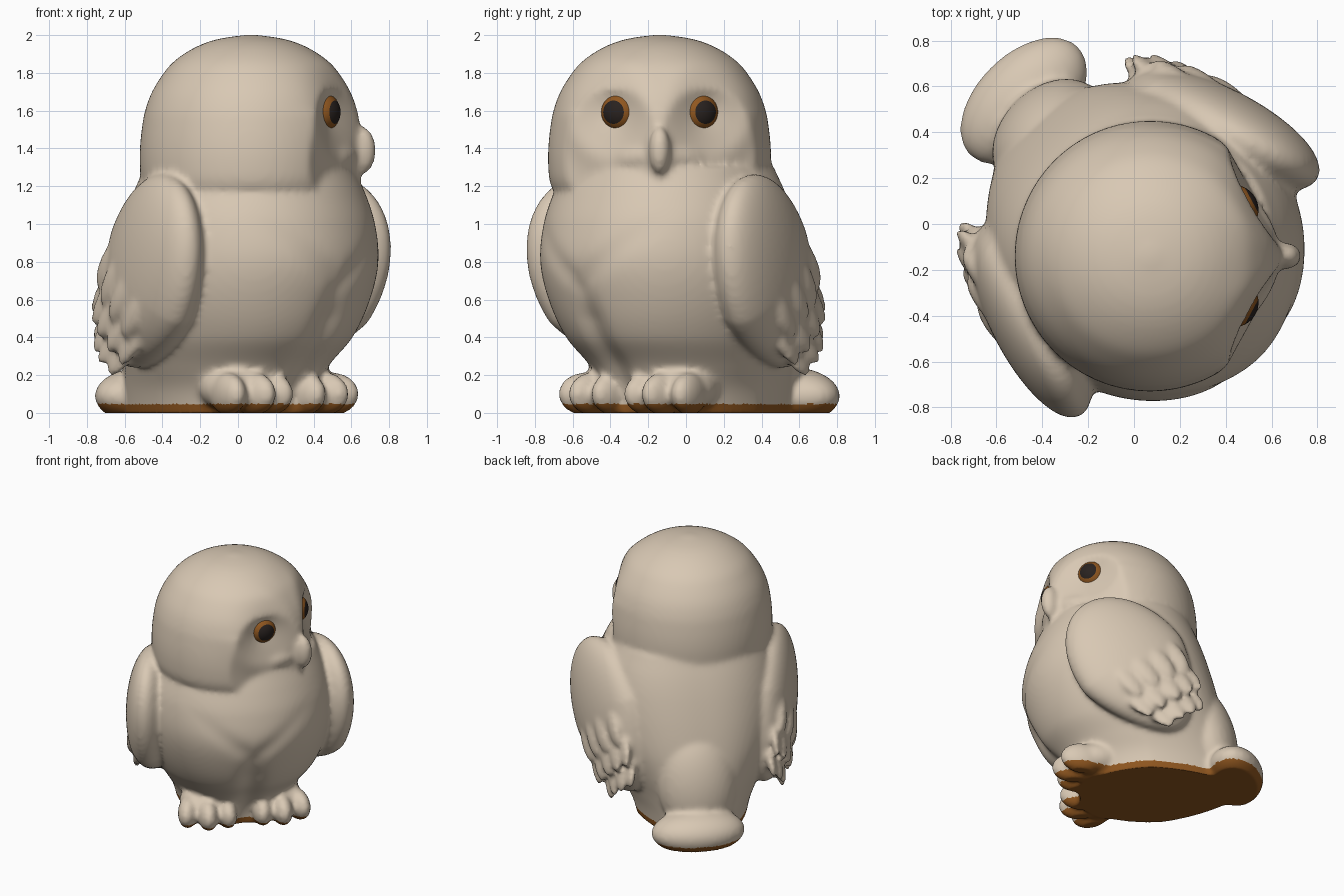
import bpy, bmesh, math
from mathutils import Matrix, Vector

if "Cube" in bpy.data.objects:
    bpy.data.objects.remove(bpy.data.objects["Cube"])

def material(name, rgb):
    m = bpy.data.materials.new(name)
    m.diffuse_color = (*rgb, 1)
    m.use_nodes = True
    m.node_tree.nodes["Principled BSDF"].inputs["Base Color"].default_value = m.diffuse_color
    return m

CREAM = material("cream plumage", (0.69, 0.58, 0.455))
BROWN = material("amber brown", (0.28, 0.095, 0.014))
DARK = material("dark pupil", (0.022, 0.016, 0.014))

TURN = Matrix.Rotation(math.radians(45), 4, 'Z')   # body faces diagonally
HX, HY = 0.07, -0.14                               # head axis
gauss = lambda d, s: math.exp(-(d / s) ** 2)

def lerp_table(table, z):
    """Smooth (Hermite) interpolation of rows of (z, values...)."""
    n = len(table) - 1
    i = 0
    while i < n - 1 and z > table[i + 1][0]:
        i += 1
    a, b = table[i], table[i + 1]
    p, q = table[max(0, i - 1)], table[min(n, i + 2)]
    h = b[0] - a[0]
    t = min(1, max(0, (z - a[0]) / h))
    out = []
    for k in range(1, len(a)):
        ma = (b[k] - p[k]) / (b[0] - p[0]) * h
        mb = (q[k] - a[k]) / (q[0] - a[0]) * h
        out.append((2*t**3 - 3*t*t + 1) * a[k] + (t**3 - 2*t*t + t) * ma
                   + (3*t*t - 2*t**3) * b[k] + (t**3 - t*t) * mb)
    return out

def loft(bm, z0, z1, rings, segs, point):
    """Closed stack of rings; point(angle, z) gives each vertex."""
    rows = []
    for i in range(rings + 1):
        z = z0 + (z1 - z0) * i / rings
        rows.append([bm.verts.new(point(2 * math.pi * j / segs, z)) for j in range(segs)])
    for a, b in zip(rows, rows[1:]):
        for j in range(segs):
            k = (j + 1) % segs
            bm.faces.new((a[j], a[k], b[k], b[j]))
    bm.faces.new(rows[0][::-1])
    bm.faces.new(rows[-1])

def blob(bm, matrix, loc, radii, tilt=(0, 0, 0), taper=0):
    """Ellipsoid in the space of matrix, optionally narrowed towards its lower end."""
    rot = Matrix.Identity(4)
    for ang, ax in zip(tilt, 'XYZ'):
        rot = Matrix.Rotation(math.radians(ang), 4, ax) @ rot
    m = matrix @ Matrix.Translation(loc) @ rot @ Matrix.Diagonal((*radii, 1))
    for v in bmesh.ops.create_uvsphere(bm, u_segments=40, v_segments=28, radius=1)["verts"]:
        v.co.y *= 1 + taper * min(0, v.co.z)
        v.co = m @ v.co

bm = bmesh.new()

# Torso: z, half width, front, back, narrowing towards the back
TORSO = [(-0.06, .38, -.42, .74, .35), (0.12, .43, -.45, .73, .35), (0.25, .50, -.52, .70, .32),
         (0.4, .58, -.66, .67, .22), (0.6, .645, -.755, .63, .1), (0.8, .67, -.80, .585, .05),
         (1.0, .655, -.775, .53, .02), (1.15, .61, -.725, .48, 0), (1.3, .54, -.66, .42, 0)]

def torso_point(a, z):
    hw, front, back, narrow = lerp_table(TORSO, z)
    c, s = math.cos(a), math.sin(a)
    x, y = hw * c, (back - front) / 2 * s
    if y > 0:   # squarer, tapering back
        x = hw * math.copysign(abs(c) ** .85, c) * (1 - narrow * s)
        y = (back - front) / 2 * s ** .9
    else:       # chest fold in a V and the cleft between the thighs
        side = abs(x)
        cut = .02 * gauss(z - (.68 + .75 * side), .07) * max(0, 1 - side / .5)
        if z < .7:
            cut += .05 * gauss(x, .08) * min(1, (.7 - z) / .2)
        y *= 1 - cut * 1.5
        x *= 1 - cut * .5
    return TURN @ Vector((x - .02, y + (back + front) / 2, z))

loft(bm, -0.06, 1.3, 60, 112, torso_point)

# Head: z, radius
HEAD = [(1.08, .46), (1.16, .55), (1.22, .58), (1.32, .59), (1.42, .588), (1.52, .577),
        (1.6, .562), (1.7, .525), (1.8, .463), (1.86, .41), (1.92, .325), (1.96, .24),
        (1.985, .15), (2.002, .02)]

def head_point(a, z):
    r = lerp_table(HEAD, z)[0]
    x, dy = HX + r * math.cos(a), r * math.sin(a)
    side = abs(dy)
    if x > HX:  # two flat cheeks meeting at the beak, each with a sunken disc
        x = min(x, .655 - .55 * side + max(0, z - 1.7) * .6)
        d = math.hypot(side - .24, (z - 1.6) * .9)
        x -= .05 * gauss(d, .12)
        x += .015 * gauss(d - .24, .06) * min(1, side / .15) * (1 if z < 1.6 else .6)
    return Vector((x, HY + dy, z))

loft(bm, 1.08, 2.002, 70, 128, head_point)

# Beak and the soft feathering beside it
I = Matrix.Identity(4)
blob(bm, I, (.66, HY, 1.39), (.07, .058, .125))
for s in (-1, 1):
    blob(bm, I, (.53, HY + s * .15, 1.35), (.06, .17, .07), (-s * 8, 0, s * 32))

# Wings with overlapping feathers, and feet, mirrored left and right
WR, TAPER = (.185, .44, .575), .3
for s in (-1, 1):
    mirror = TURN @ Matrix.Translation((-.025, 0, 0)) @ Matrix.Diagonal((s, 1, 1, 1))
    wing = (mirror @ Matrix.Translation((.575, .04, .735)) @ Matrix.Rotation(math.radians(19), 4, 'Z')
            @ Matrix.Rotation(math.radians(37), 4, 'X'))
    blob(bm, wing, (0, 0, 0), WR, taper=TAPER)
    rows = [(-.22, .15, (-.45, -.1, .25, .6)), (-.5, .16, (-.55, -.25, .1, .4, .65)),
            (-.76, .15, (-.35, -.05, .25, .5))]
    for v, length, us in rows:
        for u in us:
            h = math.sqrt(max(.04, 1 - u * u - v * v))
            blob(bm, wing, (WR[0] * h - .012, WR[1] * u * (1 + TAPER * v), WR[2] * v),
                 (.034, .07, length), (0, -22 * v * -1, 0))
    for x, y, yaw in ((.13, -.39, -4), (.265, -.41, 4), (.39, -.34, 18)):
        blob(bm, mirror, (x, y, .10), (.075, .155, .115), (0, 0, yaw))
    blob(bm, mirror, (.26, -.26, .13), (.18, .2, .13))

# Tail spreading onto the ground, and the back sweeping down into it
blob(bm, TURN, (.04, .72, .09), (.335, .205, .155))
blob(bm, TURN, (.01, .52, .40), (.29, .21, .42), (12, 0, 0))

bmesh.ops.recalc_face_normals(bm, faces=bm.faces)
mesh = bpy.data.meshes.new("owl_body")
bm.to_mesh(mesh)
bm.free()
owl = bpy.data.objects.new("owl_body", mesh)
bpy.context.collection.objects.link(owl)

# Fuse everything into one soft moulded skin
fuse = owl.modifiers.new("fuse", 'REMESH')
fuse.mode, fuse.voxel_size = 'VOXEL', 0.018
soft = owl.modifiers.new("soften", 'SMOOTH')
soft.factor, soft.iterations = 0.5, 8
skin = bpy.data.meshes.new_from_object(owl.evaluated_get(bpy.context.evaluated_depsgraph_get()))
owl.modifiers.clear()
owl.data = skin

# Flat underside and brown sole
for v in skin.vertices:
    v.co.z = max(0, v.co.z)
skin.materials.clear()
skin.materials.append(CREAM)
skin.materials.append(BROWN)
for p in skin.polygons:
    p.use_smooth = True
    p.material_index = 1 if p.center.z < 0.048 else 0

# Eyes: dark pupil, brown iris and a cream lid, by angle from the gaze
for s, name in ((-1, "right_eye"), (1, "left_eye")):
    gaze = Vector((.88, s * .47, 0)).normalized()
    ebm = bmesh.new()
    bmesh.ops.create_uvsphere(ebm, u_segments=40, v_segments=36, radius=.108)
    for f in ebm.faces:
        ang = math.degrees(f.calc_center_median().angle(Vector((0, 0, 1))))
        f.material_index = 2 if ang < 33 else 1 if ang < 56 else 0
        f.smooth = True
    ebm.transform(Matrix.Translation((.435, HY + s * .202, 1.592)) @ gaze.to_track_quat('Z', 'Y').to_matrix().to_4x4())
    em = bpy.data.meshes.new(name)
    ebm.to_mesh(em)
    ebm.free()
    for m in (CREAM, BROWN, DARK):
        em.materials.append(m)
    bpy.context.collection.objects.link(bpy.data.objects.new(name, em))
